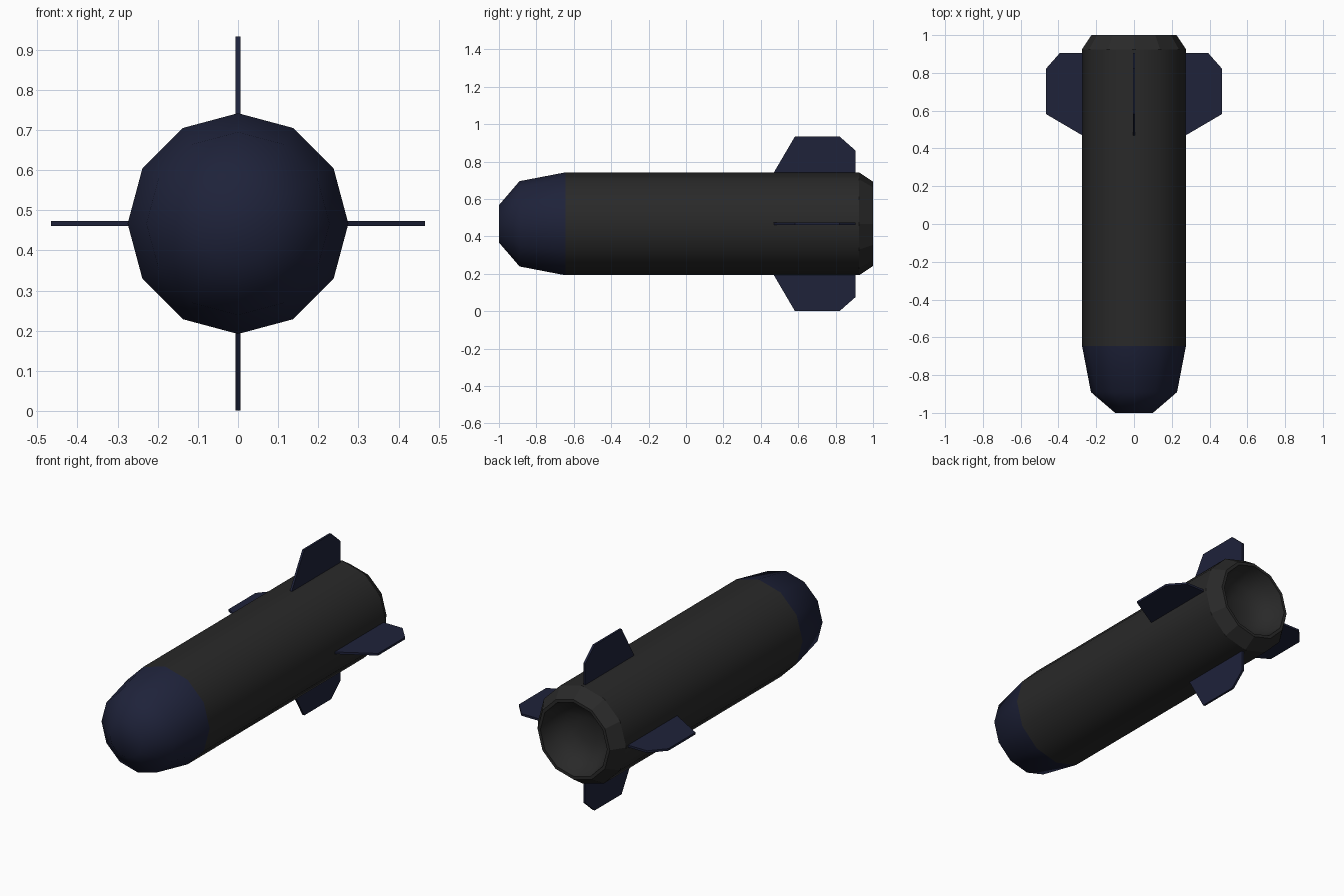
import bpy, bmesh, math
from mathutils import Matrix

if "Cube" in bpy.data.objects:
    bpy.data.objects.remove(bpy.data.objects["Cube"])

CZ = 0.467   # height of the long axis
SIDES = 12


def material(name, color):
    m = bpy.data.materials.new(name)
    m.diffuse_color = color
    m.use_nodes = True
    m.node_tree.nodes["Principled BSDF"].inputs["Base Color"].default_value = m.diffuse_color
    return m


navy = material("navy", (0.013, 0.016, 0.042, 1))
charcoal = material("charcoal", (0.022, 0.022, 0.022, 1))


def finish(name, bm, mat, smooth=None):
    bmesh.ops.recalc_face_normals(bm, faces=bm.faces)
    me = bpy.data.meshes.new(name)
    bm.to_mesh(me)
    bm.free()
    me.materials.append(mat)
    ob = bpy.data.objects.new(name, me)
    ob.location.z = CZ
    bpy.context.collection.objects.link(ob)
    if smooth:
        bpy.ops.object.select_all(action='DESELECT')
        ob.select_set(True)
        bpy.context.view_layer.objects.active = ob
        bpy.ops.object.shade_smooth_by_angle(angle=math.radians(smooth))
    return ob


def lathe(name, profile, mat, smooth=None, cap_start=False, cap_end=False):
    """Twelve-sided rings of (y, radius) bridged along the y axis."""
    bm = bmesh.new()
    rings = []
    for y, r in profile:
        rings.append([bm.verts.new((r * math.cos(a), y, r * math.sin(a)))
                      for a in (i * math.tau / SIDES for i in range(SIDES))])
    for a, b in zip(rings, rings[1:]):
        for i in range(SIDES):
            j = (i + 1) % SIDES
            bm.faces.new((a[i], a[j], b[j], b[i]))
    if cap_start:
        bm.faces.new(rings[0])
    if cap_end:
        bm.faces.new(rings[-1])
    return finish(name, bm, mat, smooth)


# Blunt rounded nose
lathe("nose_cone", [(-1.0, 0.1), (-0.89, 0.228), (-0.645, 0.275)], navy, 60, cap_start=True)

# Main tube
lathe("body_tube", [(-0.645, 0.275), (0.925, 0.275)], charcoal, 35)

# Faceted tail ring with a thin rim
lathe("tail_ring", [(0.925, 0.275), (1.0, 0.225), (1.0, 0.208)], charcoal)

# Hollow exhaust bowl inside the tail
lathe("exhaust_bowl", [(1.0, 0.208), (0.94, 0.19), (0.885, 0.14), (0.86, 0.07)],
      charcoal, 60, cap_end=True)

# Four clipped tail fins: outline in (y, distance from axis)
outline = [(0.455, 0.25), (0.47, 0.275), (0.582, 0.466), (0.822, 0.466),
           (0.906, 0.392), (0.906, 0.25)]
T = 0.006
for k, name in enumerate(("fin_top", "fin_right", "fin_bottom", "fin_left")):
    bm = bmesh.new()
    face = bm.faces.new([bm.verts.new((-T, y, r)) for y, r in outline])
    ext = bmesh.ops.extrude_face_region(bm, geom=[face])
    moved = [g for g in ext["geom"] if isinstance(g, bmesh.types.BMVert)]
    bmesh.ops.translate(bm, verts=moved, vec=(2 * T, 0, 0))
    bmesh.ops.rotate(bm, verts=bm.verts, cent=(0, 0, 0),
                     matrix=Matrix.Rotation(k * math.pi / 2, 3, 'Y'))
    finish(name, bm, navy)
